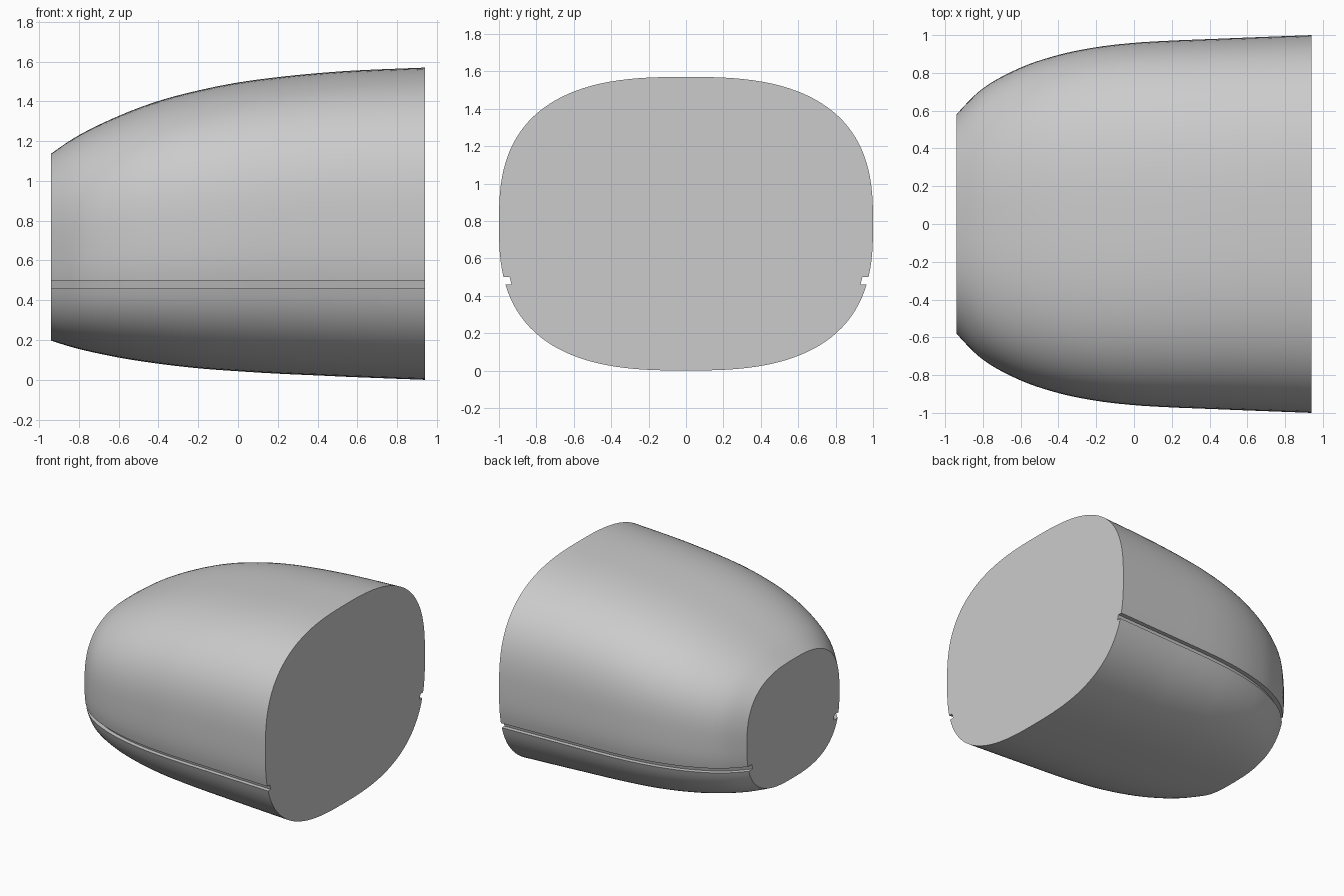
import bpy, bmesh, math
from mathutils import Vector

if "Cube" in bpy.data.objects:
    bpy.data.objects.remove(bpy.data.objects["Cube"], do_unlink=True)

ROUND = 2.72             # superellipse exponent of the cross-section
GROOVE = (0.46, 0.50)    # lower and upper edge of the side groove
DEPTH = 0.033
LOW, HIGH, STEPS = 24, 36, 5

# Stations along the hull: x, half width, bottom, top
stations = [Vector(s) for s in (
    (-0.94, 0.58, 0.197, 1.137), (-0.8, 0.718, 0.155, 1.23),
    (-0.6, 0.828, 0.112, 1.327), (-0.4, 0.895, 0.081, 1.402),
    (-0.2, 0.936, 0.058, 1.455), (0, 0.959, 0.043, 1.495),
    (0.2, 0.971, 0.031, 1.522), (0.4, 0.979, 0.022, 1.542),
    (0.6, 0.987, 0.013, 1.556), (0.94, 1.0, 0, 1.57))]


def slope(i):
    a, b = stations[max(i - 1, 0)], stations[min(i + 1, len(stations) - 1)]
    if i == 0:
        c = stations[2]
        return (b - a) / (b.x - a.x) * 1.5 - (c - a) / (c.x - a.x) * 0.5
    return (b - a) / (b.x - a.x)


def smooth_stations():
    """Hermite interpolation, giving each station and its slope in width."""
    out = []
    for i in range(len(stations) - 1):
        p, q = stations[i], stations[i + 1]
        d = q.x - p.x
        m, n = slope(i) * d, slope(i + 1) * d
        for k in range(STEPS + (i == len(stations) - 2)):
            t = k / STEPS
            pos = (p * (2*t**3 - 3*t**2 + 1) + m * (t**3 - 2*t**2 + t)
                   + q * (3*t**2 - 2*t**3) + n * (t**3 - t**2))
            tan = m.y / d * (1 - t) + n.y / d * t
            out.append((pos, tan))
    return out


def section(s, tan):
    """Closed outline at one station, with a groove on both sides."""
    x, w, bottom, top = s
    c, h = (top + bottom) / 2, (top - bottom) / 2
    e = 2 / ROUND

    def point(a):
        sn = math.sin(a)
        return Vector((x, w * max(math.cos(a), 0) ** e,
                       c + h * math.copysign(abs(sn) ** e, sn)))

    a1, a2 = (-math.asin(((c - z) / h) ** (1 / e)) for z in GROOVE)
    q = math.pi / 2
    lower = [point(-q + (a1 + q) * k / LOW) for k in range(LOW + 1)]
    upper = [point(a2 + (q - a2) * k / HIGH) for k in range(HIGH + 1)]
    inset = Vector((0, DEPTH * math.sqrt(1 + tan * tan), 0))
    half = lower + [lower[-1] - inset, upper[0] - inset] + upper
    other = [Vector((p.x, -p.y, p.z)) for p in reversed(half[1:-1])]
    return half + other


# Hull body with end caps
bm = bmesh.new()
rings = [[bm.verts.new(p) for p in section(s, t)] for s, t in smooth_stations()]
for r, s in zip(rings, rings[1:]):
    for j in range(len(r)):
        k = (j + 1) % len(r)
        bm.faces.new((r[j], r[k], s[k], s[j]))
bm.faces.new(rings[0])
bm.faces.new(rings[-1])
bmesh.ops.recalc_face_normals(bm, faces=bm.faces)
mesh = bpy.data.meshes.new("hull_body")
bm.to_mesh(mesh)
bm.free()
hull = bpy.data.objects.new("hull_body", mesh)
bpy.context.collection.objects.link(hull)

# Plain grey material
grey = bpy.data.materials.new("light grey")
grey.use_nodes = True
colour = (0.6, 0.6, 0.6, 1)
grey.diffuse_color = colour
grey.node_tree.nodes["Principled BSDF"].inputs["Base Color"].default_value = colour
mesh.materials.append(grey)

bpy.ops.object.select_all(action='DESELECT')
hull.select_set(True)
bpy.context.view_layer.objects.active = hull
bpy.ops.object.shade_smooth_by_angle(angle=math.radians(30))
